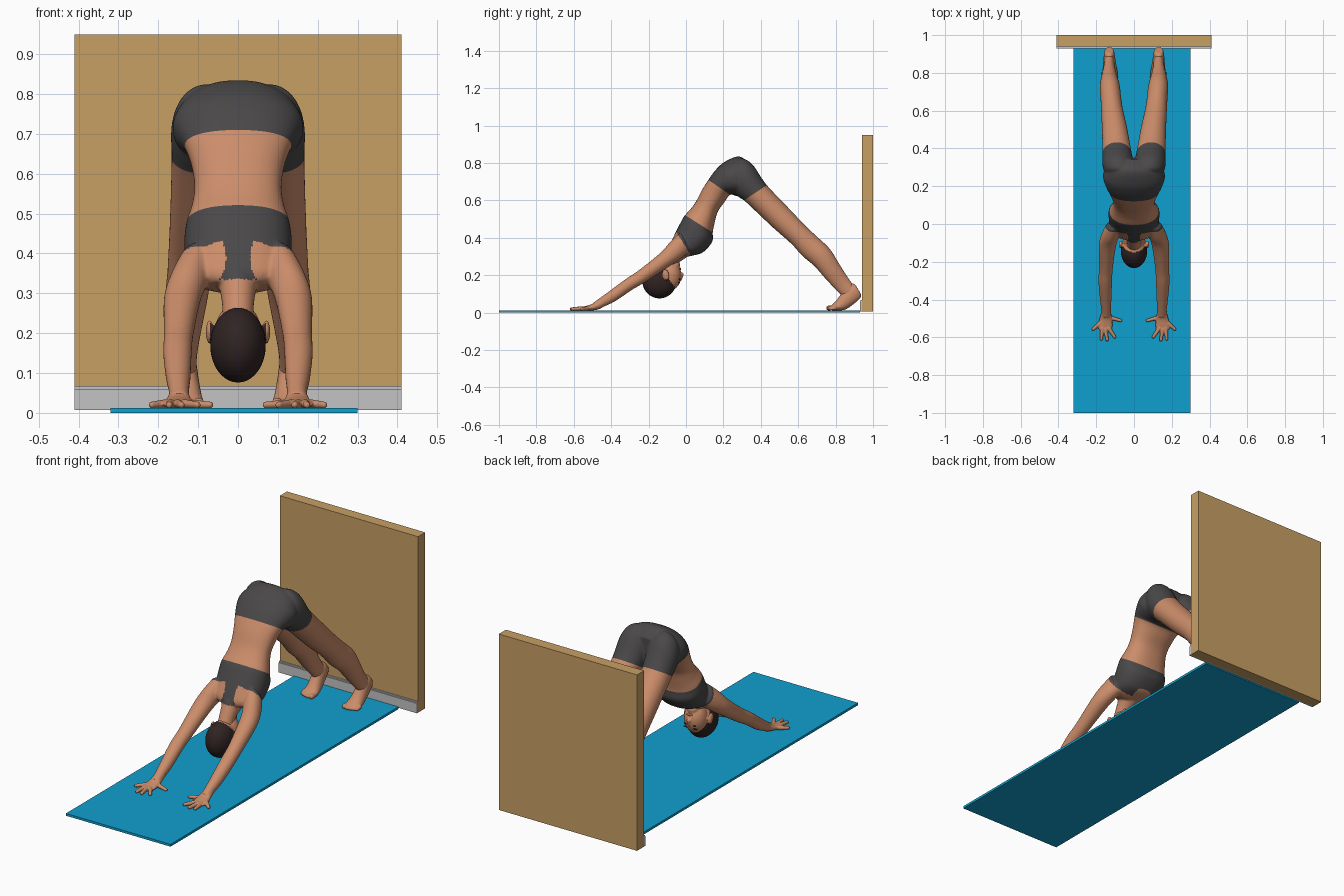
import bpy, bmesh, math
from mathutils import Vector, Matrix

if "Cube" in bpy.data.objects:
    bpy.data.objects.remove(bpy.data.objects["Cube"])


def material(name, rgb):
    m = bpy.data.materials.new(name)
    m.diffuse_color = (*rgb, 1)
    m.use_nodes = True
    m.node_tree.nodes["Principled BSDF"].inputs["Base Color"].default_value = m.diffuse_color
    return m


SKIN = material("skin", (0.60, 0.265, 0.145))
CLOTH = material("dark grey cloth", (0.068, 0.064, 0.064))
HAIR = material("dark brown hair", (0.030, 0.017, 0.017))
LIPS = material("lips", (0.45, 0.15, 0.10))
MAT = material("blue mat", (0.005, 0.35, 0.62))
WOOD = material("tan board", (0.58, 0.35, 0.13))
TRIM = material("pale grey trim", (0.55, 0.55, 0.55))


def finish(name, bm, mats, smooth=True):
    me = bpy.data.meshes.new(name)
    bm.to_mesh(me)
    bm.free()
    ob = bpy.data.objects.new(name, me)
    bpy.context.collection.objects.link(ob)
    for m in mats:
        me.materials.append(m)
    for p in me.polygons:
        p.use_smooth = smooth
    return ob


def box(name, lo, hi, mat):
    bm = bmesh.new()
    lo, hi = Vector(lo), Vector(hi)
    bmesh.ops.create_cube(bm, size=1, matrix=Matrix.Translation((lo + hi) / 2) @ Matrix.Diagonal((*(hi - lo), 1)))
    return finish(name, bm, [mat], False)


def spline(rows, steps=6):
    """Catmull-Rom through the stations"""
    out = []
    for i in range(len(rows) - 1):
        a, b, c, d = (rows[max(i - 1, 0)], rows[i], rows[i + 1], rows[min(i + 2, len(rows) - 1)])
        for k in range(steps):
            t = k / steps
            out.append([0.5 * (2 * q + (r - p) * t + (2 * p - 5 * q + 4 * r - s) * t * t
                               + (3 * q - p - 3 * r + s) * t ** 3) for p, q, r, s in zip(a, b, c, d)])
    return out + [list(rows[-1])]


def loft(bm, rows, side=1, power=1.0, n=32):
    """Station: outline point 1 (y, z), outline point 2 (y, z), centre x, half width"""
    rings = []
    for y1, z1, y2, z2, xc, rx in spline(rows):
        ring = []
        for k in range(n):
            c, s = math.cos(2 * math.pi * k / n), math.sin(2 * math.pi * k / n)
            c = math.copysign(abs(c) ** power, c)
            s = math.copysign(abs(s) ** power, s)
            ring.append(bm.verts.new((side * xc + rx * c, (y1 + y2) / 2 + s * (y1 - y2) / 2,
                                      (z1 + z2) / 2 + s * (z1 - z2) / 2)))
        rings.append(ring)
    for a, b in zip(rings, rings[1:]):
        for k in range(n):
            bm.faces.new((a[k], a[(k + 1) % n], b[(k + 1) % n], b[k]))
    bm.faces.new(rings[0])
    bm.faces.new(rings[-1])


def ball(bm, centre, radii, tilt=0):
    bmesh.ops.create_uvsphere(bm, u_segments=32, v_segments=20, radius=1,
                              matrix=Matrix.Translation(centre) @ Matrix.Rotation(tilt, 4, 'X') @ Matrix.Diagonal((*radii, 1)))


def capsule(bm, a, b, ra, rb):
    a, b = Vector(a), Vector(b)
    ball(bm, a, (ra,) * 3)
    ball(bm, b, (rb,) * 3)
    rot = (b - a).to_track_quat('Z', 'Y').to_matrix().to_4x4()
    bmesh.ops.create_cone(bm, cap_ends=True, segments=20, radius1=ra, radius2=rb, depth=(b - a).length,
                          matrix=Matrix.Translation((a + b) / 2) @ rot)


def fuse(name, bm, voxel, iterations):
    """Merge overlapping parts into one smooth skin; returns a bmesh"""
    bmesh.ops.recalc_face_normals(bm, faces=bm.faces)
    ob = finish(name + " helper", bm, [])
    r = ob.modifiers.new("merge", 'REMESH')
    r.mode, r.voxel_size = 'VOXEL', voxel
    s = ob.modifiers.new("soften", 'SMOOTH')
    s.factor, s.iterations = 0.5, iterations
    out = bmesh.new()
    out.from_object(ob, bpy.context.evaluated_depsgraph_get())
    bpy.data.objects.remove(ob, do_unlink=True)
    return out


# Mat, board and skirting
box("mat", (-0.32, -1, 0), (0.30, 0.93, 0.0125), MAT)
box("wall_board", (-0.41, 0.94, 0.007), (0.41, 1.0, 0.95), WOOD)
box("skirting", (-0.41, 0.93, 0.007), (0.41, 0.94, 0.060), TRIM)
box("skirting_lip", (-0.41, 0.934, 0.060), (0.41, 0.94, 0.067), TRIM)

# Body: torso, neck, arms and legs merged together
bm = bmesh.new()
loft(bm, [(-.09, .335, 0, .298, 0, .07), (-.085, .365, .035, .305, 0, .118), (-.06, .42, .09, .322, 0, .13),
          (-.035, .47, .14, .378, 0, .135), (-.01, .515, .143, .43, 0, .130), (.025, .555, .153, .48, 0, .116),
          (.054, .595, .17, .54, 0, .109), (.085, .655, .205, .59, 0, .117), (.12, .71, .235, .63, 0, .134),
          (.16, .765, .265, .625, 0, .152), (.21, .808, .30, .62, 0, .164), (.286, .835, .33, .61, 0, .145),
          (.345, .79, .35, .62, 0, .10)], power=0.88, n=48)
loft(bm, [(-.09, .36, .01, .30, 0, .05), (-.125, .29, -.05, .255, 0, .04), (-.155, .23, -.06, .2, 0, .04)])
for s in (-1, 1):
    loft(bm, [(.27, .81, .25, .64, .075, .07), (.30, .825, .265, .63, .08, .08), (.355, .793, .29, .612, .084, .084),
              (.43, .685, .325, .587, .09, .077), (.55, .558, .457, .462, .103, .067),
              (.64, .463, .563, .368, .116, .058), (.70, .407, .62, .305, .122, .055),
              (.768, .342, .685, .25, .128, .053), (.822, .257, .745, .182, .131, .041),
              (.868, .185, .805, .118, .131, .029), (.905, .135, .85, .075, .131, .027)], s)
    loft(bm, [(-.03, .43, .02, .33, .10, .045), (-.085, .378, -.02, .295, .122, .048),
              (-.137, .32, -.085, .25, .14, .046), (-.25, .229, -.215, .165, .149, .037),
              (-.325, .178, -.288, .122, .152, .036), (-.41, .115, -.377, .062, .150, .031),
              (-.47, .072, -.445, .03, .148, .025), (-.50, .05, -.49, .018, .148, .026)], s)
body = fuse("body", bm, 0.005, 8)


# Clean clothing edges: waistband, shorts hems and under-bust band
def split(point, normal, keep):
    fs = [f for f in body.faces if keep(f.calc_center_median())]
    geom = fs + list({e for f in fs for e in f.edges}) + list({v for f in fs for v in f.verts})
    bmesh.ops.bisect_plane(body, geom=geom, plane_co=point, plane_no=normal)


split((0, .12, .71), (0, .08, .115), lambda c: c.z > .55 and c.y < .4)
split((0, .43, .68), (0, .073, -.11), lambda c: c.z > .4 and c.y > .25)
split((0, -.003, .52), (0, .09, .143), lambda c: c.z > .38 and c.y < .2)


def is_cloth(c):
    x, y, z = abs(c.x), c.y, c.z
    if .08 * (y - .12) + .115 * (z - .71) > 0 and .073 * (y - .43) - .11 * (z - .68) < 0:
        return True                                      # shorts
    if .09 * (y + .003) + .143 * (z - .52) > 0 or y > .2 or x > .15:
        return False
    if y + .045 + .625 * (z - .42) > 0:                  # front and sides of the top
        return not (z < .325 and x < .04)
    if x > .09:                                          # racer back
        return z > .465 - .02 * ((x - .09) / .04) ** 2
    return z > .335 and ((x - .09) / .06) ** 2 + ((z - .39) / .075) ** 2 > 1


for f in body.faces:
    f.material_index = int(is_cloth(f.calc_center_median()))
finish("body", body, [SKIN, CLOTH])

# Hands and feet
for s, label in ((-1, "left"), (1, "right")):
    bm = bmesh.new()
    loft(bm, [(-.45, .082, -.43, .038, .148, .026), (-.475, .064, -.462, .02, .148, .026),
              (-.505, .045, -.497, .012, .149, .033), (-.54, .035, -.54, .012, .152, .038),
              (-.56, .030, -.56, .013, .153, .034)], s)
    for (x0, y0), (x1, y1) in (((.18, -.525), (.216, -.557)), ((.168, -.55), (.173, -.609)),
                               ((.152, -.555), (.142, -.613)), ((.135, -.55), (.102, -.598)),
                               ((.13, -.495), (.070, -.511))):
        capsule(bm, (s * x0, y0, .023), (s * x1, y1, .020), .0115, .0085)
    finish(label + "_hand", fuse("hand", bm, 0.003, 3), [SKIN])

    bm = bmesh.new()
    loft(bm, [(.905, .15, .935, .10, .131, .02), (.878, .155, .932, .078, .131, .027),
              (.838, .112, .895, .045, .130, .032), (.805, .067, .85, .016, .128, .037),
              (.78, .042, .805, .012, .127, .041), (.768, .033, .775, .013, .127, .038)], s)
    for x, y, r in ((.098, .763, .013), (.117, .760, .010), (.133, .764, .0095), (.148, .769, .009), (.162, .776, .008)):
        capsule(bm, (s * x, .795, .026), (s * x, y, .012 + r), .012, r)
    finish(label + "_foot", fuse("foot", bm, 0.003, 3), [SKIN])

# Head, upside down with the face towards the board
bm = bmesh.new()
ball(bm, (0, -.142, .170), (.070, .092, .094))
ball(bm, (0, -.085, .198), (.059, .060, .078))
ball(bm, (0, -.058, .255), (.030, .026, .028))
capsule(bm, (0, -.028, .178), (0, -.023, .205), .007, .011)
for s in (-1, 1):
    ball(bm, (s * .071, -.108, .203), (.010, .018, .030), 0.25)
head = fuse("head", bm, 0.004, 4)
for f in head.faces:
    c = f.calc_center_median()
    f.material_index = int(c.z < .135 - 1.45 * (c.y + .06) and not (abs(c.x) > .0705 and c.z > .178))
finish("head", head, [SKIN, HAIR])

# Eyes, brows and lips
for s, label in ((-1, "left"), (1, "right")):
    bm = bmesh.new()
    ball(bm, (s * .026, -.034, .178), (.010, .004, .005))
    finish(label + "_eye", bm, [HAIR])
    bm = bmesh.new()
    ball(bm, (s * .027, -.038, .160), (.015, .004, .003))
    finish(label + "_brow", bm, [HAIR])
bm = bmesh.new()
ball(bm, (0, -.031, .234), (.018, .005, .007))
finish("lips", bm, [LIPS])
